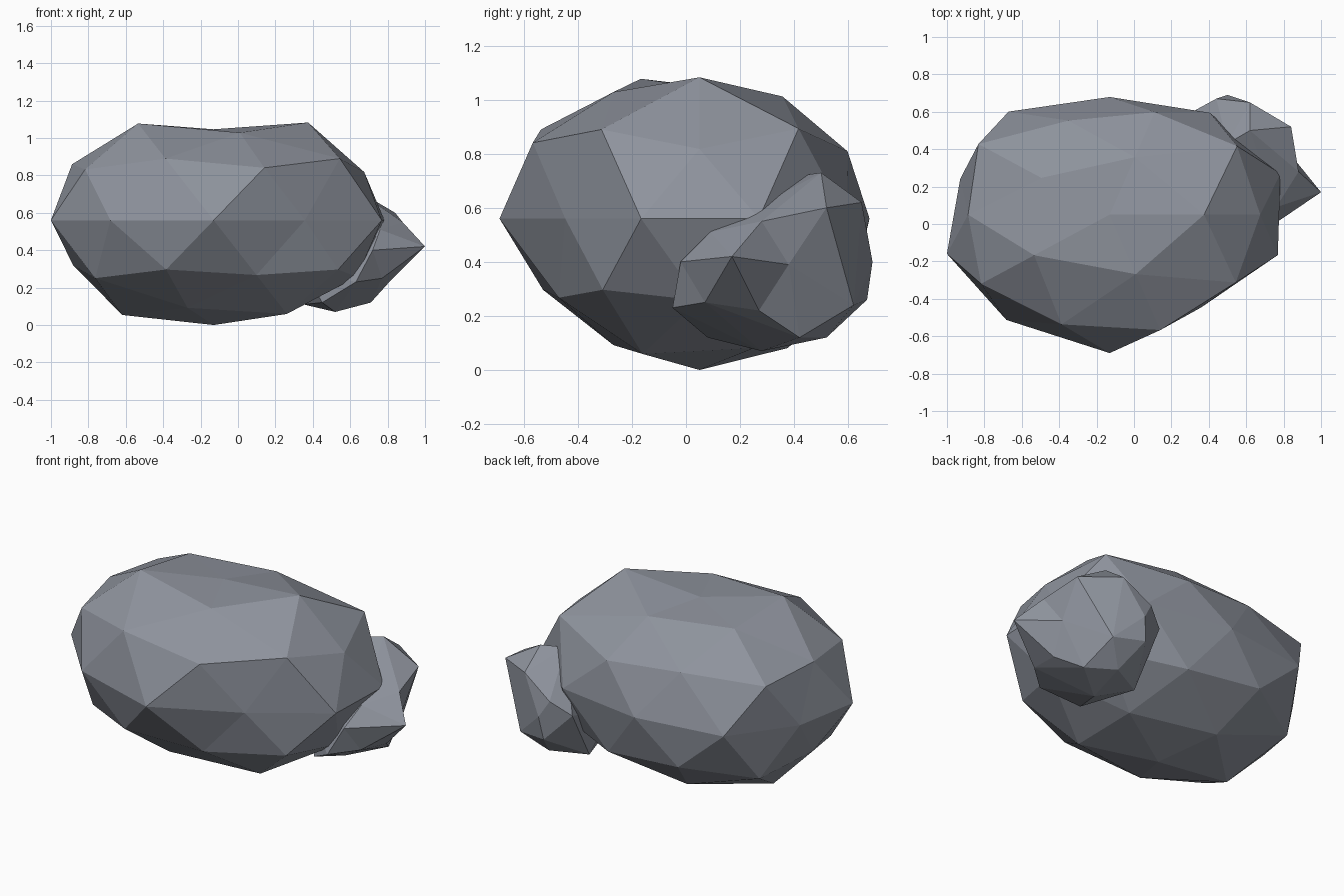
import bpy
import bmesh
import math
from mathutils import Vector

default_cube = bpy.data.objects.get("Cube")
if default_cube:
    bpy.data.objects.remove(default_cube, do_unlink=True)


def make_material(name, colour):
    material = bpy.data.materials.new(name)
    material.use_nodes = True
    material.diffuse_color = colour
    shader = material.node_tree.nodes["Principled BSDF"]
    shader.inputs["Base Color"].default_value = colour
    shader.inputs["Roughness"].default_value = 0.9
    return material


def finish(bm, name, material):
    """Turn a bmesh into a flat shaded object with outward normals."""
    bmesh.ops.recalc_face_normals(bm, faces=bm.faces[:])
    mesh = bpy.data.meshes.new(name)
    bm.to_mesh(mesh)
    bm.free()
    mesh.materials.append(material)
    rock = bpy.data.objects.new(name, mesh)
    bpy.context.scene.collection.objects.link(rock)
    return rock


def ring_order(vert):
    """Sort from the bottom ring upwards, then anticlockwise round each ring."""
    angle = round(math.degrees(math.atan2(vert.co.y, vert.co.x))) % 360
    if abs(vert.co.z) > 0.99:
        angle = 0
    return round(vert.co.z, 2), angle


stone_grey = make_material("stone grey", (0.27, 0.29, 0.335, 1.0))

# Large boulder: a faceted ball, each ring of corners pushed in or out
boulder_centre = Vector((-0.13, 0.05, 0.56))
boulder_size = Vector((1.0, 0.74, 0.64))
ring_radii = [
    [.875],                                             # bottom
    [.88, .88, .93, .86, .92],
    [.90, .90, .92, .92, .87],
    [.92, .90, .84, .92, .92],
    [.96, .91, .85, .92, .84, .915, .94, 1, .83, .945],  # waist
    [.90, .87, .97, .95, .98],
    [.99, .84, .89, .98, .98],
    [.96, .83, .86, .95, .86],
    [.76],                                              # top
]
radii = [radius for ring in ring_radii for radius in ring]

bm = bmesh.new()
bmesh.ops.create_icosphere(bm, subdivisions=2, radius=1.0)
for vert, radius in zip(sorted(bm.verts, key=ring_order), radii):
    vert.co = boulder_centre + vert.co * boulder_size * radius
finish(bm, "large_boulder", stone_grey)

# Small rock: a hull round its corners, leaning on the back left of the boulder
corners = [
    (.88, .28, .55), (.84, .52, .6), (.83, .38, .39), (.76, .09, .51),     # outer side
    (.72, -.02, .4), (.63, -.05, .23), (.77, .07, .25), (.8, .27, .22),    # front
    (.71, .42, .12), (.52, .28, .07), (.35, .42, .11), (.55, .52, .12),    # underside
    (.45, .08, .12), (.35, .2, .3),                                        # buried side
    (.67, .62, .24), (.48, .67, .26), (.5, .69, .4), (.62, .65, .62),      # back
    (.62, .5, .73), (.5, .43, .72), (.44, .67, .5), (.33, .61, .42),       # crown
]
bm = bmesh.new()
for corner in corners:
    bm.verts.new(corner)
tip = bm.verts.new((.86, .17, .42))
bmesh.ops.convex_hull(bm, input=bm.verts[:])

# Pull one corner of the hull out into a pointed tip
tip.co.x = 1.0
finish(bm, "small_rock", stone_grey)
